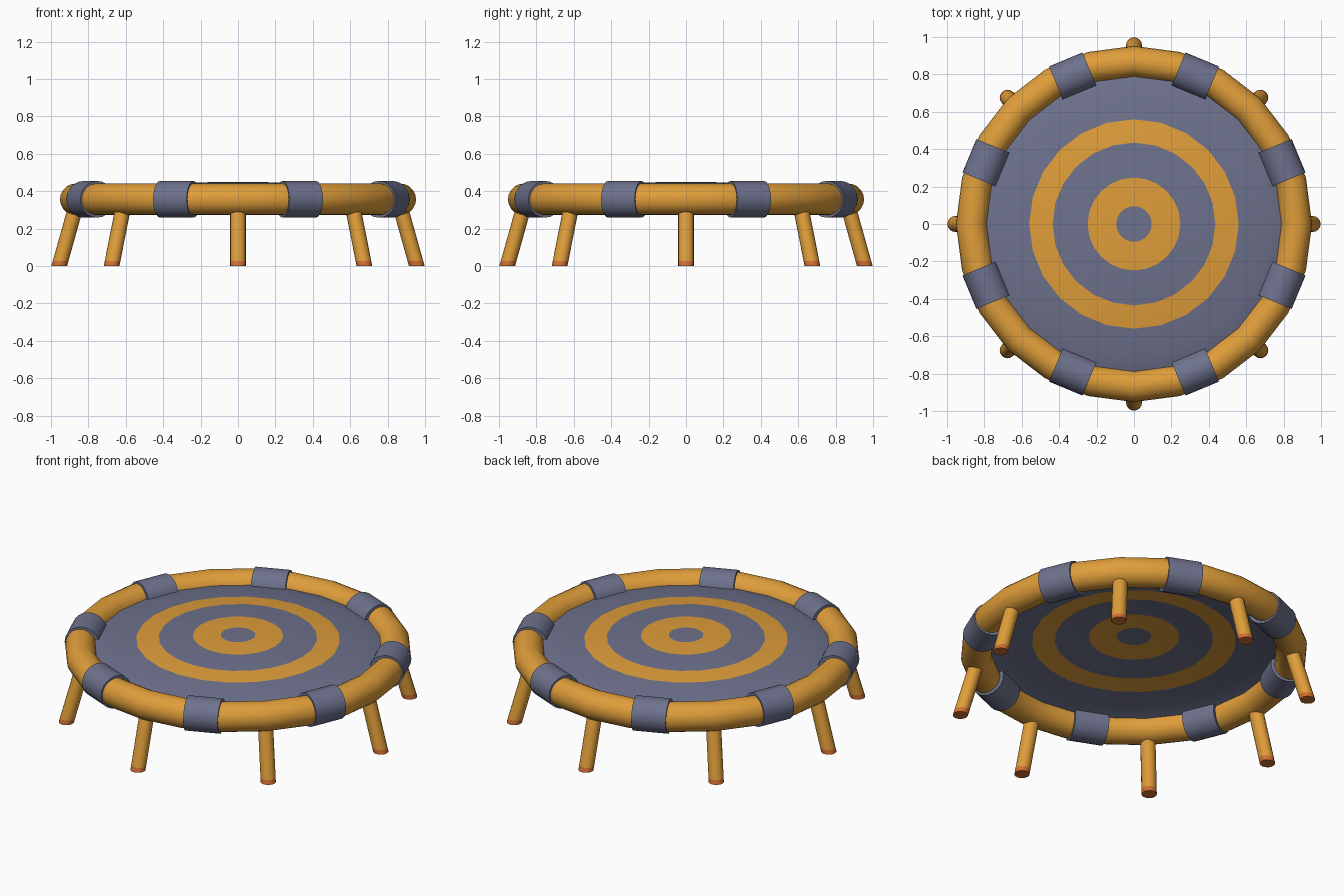
import bpy, bmesh, math
from mathutils import Vector

if "Cube" in bpy.data.objects:
    bpy.data.objects.remove(bpy.data.objects["Cube"])

RING_R, TUBE_R, RING_Z = 0.868, 0.084, 0.357


def material(name, rgb):
    m = bpy.data.materials.new(name)
    m.diffuse_color = (*rgb, 1)
    m.use_nodes = True
    m.node_tree.nodes["Principled BSDF"].inputs["Base Color"].default_value = m.diffuse_color
    return m


orange = material("warm orange", (0.74, 0.34, 0.042))
slate = material("slate blue", (0.155, 0.168, 0.265))
rubber = material("red orange", (0.64, 0.16, 0.03))


def smooth(ob, angle=40):
    bpy.ops.object.select_all(action='DESELECT')
    ob.select_set(True)
    bpy.context.view_layer.objects.active = ob
    bpy.ops.object.shade_smooth_by_angle(angle=math.radians(angle))


def lofted(name, rings, mats, face_mat, cap_end=False, cap_start=False):
    """Skin a list of point rings; face_mat gives the material for each band."""
    bm = bmesh.new()
    loops = [[bm.verts.new(p) for p in ring] for ring in rings]
    n = len(loops[0])
    for k, (a, b) in enumerate(zip(loops, loops[1:])):
        for i in range(n):
            j = (i + 1) % n
            bm.faces.new((a[i], a[j], b[j], b[i])).material_index = face_mat(k)
    if cap_start:
        bm.faces.new(loops[0][::-1]).material_index = face_mat(0)
    if cap_end:
        bm.faces.new(loops[-1]).material_index = face_mat(len(loops) - 2)
    bmesh.ops.recalc_face_normals(bm, faces=bm.faces)
    me = bpy.data.meshes.new(name)
    bm.to_mesh(me)
    bm.free()
    ob = bpy.data.objects.new(name, me)
    bpy.context.collection.objects.link(ob)
    for m in mats:
        me.materials.append(m)
    smooth(ob)
    return ob


def circle(r, z, n, cx=0, cy=0):
    return [(cx + r * math.cos(math.tau * i / n), cy + r * math.sin(math.tau * i / n), z)
            for i in range(n)]


# Frame tube
bpy.ops.mesh.primitive_torus_add(major_segments=24, minor_segments=20, major_radius=RING_R,
                                 minor_radius=TUBE_R, location=(0, 0, RING_Z))
frame = bpy.context.object
frame.name = "frame_ring"
frame.data.materials.append(orange)
smooth(frame)

# Domed mat with target rings, edge tucked inside the tube
profile = [(0.87, 0.352), (0.79, 0.384), (0.70, 0.402), (0.56, 0.421), (0.435, 0.434),
           (0.248, 0.446), (0.095, 0.450)]
lofted("jumping_mat", [circle(r, z, 24) for r, z in profile], [slate, orange],
       lambda k: 1 if k in (3, 5) else 0, cap_end=True)
# centre disc takes the slate colour
mat = bpy.data.objects["jumping_mat"].data
mat.polygons[len(mat.polygons) - 1].material_index = 0

for k in range(8):
    # Splayed leg with a coloured foot
    a = math.tau * k / 8
    rings = []
    for z in (0, 0.026, 0.31):
        d = 0.956 - 0.28 * z
        rings.append(circle(0.042, z, 16, d * math.cos(a), d * math.sin(a)))
    lofted(f"leg_{k + 1}", rings, [rubber, orange], lambda b: b,
           cap_start=True, cap_end=True)

    # Padded sleeve around the tube, between legs
    a += math.tau / 16
    d = RING_R * math.cos(math.tau / 48) - 0.006
    tangent = Vector((-math.sin(a), math.cos(a), 0))
    bpy.ops.mesh.primitive_cylinder_add(
        vertices=20, radius=0.098, depth=0.194,
        location=(d * math.cos(a), d * math.sin(a), RING_Z),
        rotation=tangent.to_track_quat('Z', 'Y').to_euler())
    sleeve = bpy.context.object
    sleeve.name = f"sleeve_{k + 1}"
    sleeve.data.materials.append(slate)
    smooth(sleeve)
